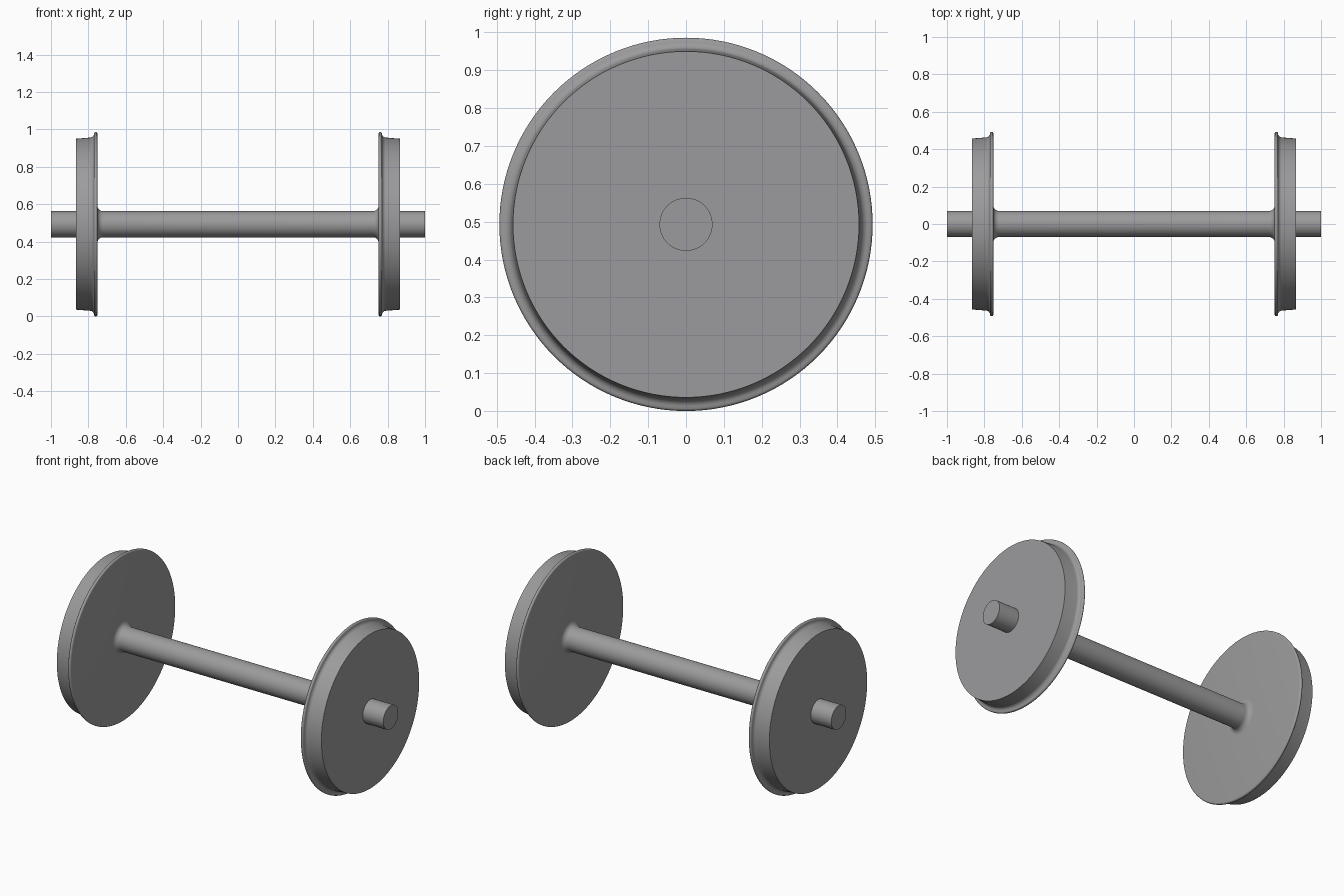
import bpy, bmesh, math
from mathutils import Vector

cube = bpy.data.objects.get("Cube")
if cube:
    bpy.data.objects.remove(cube, do_unlink=True)

AXLE_Z = 0.493      # height of the axle centre line
AXLE_R = 0.07
WHEEL_IN = 0.752    # inner face of a wheel
WHEEL_OUT = 0.866   # outer face of a wheel
FILLET = 0.03
STEPS = 128

steel = bpy.data.materials.new("grey_steel")
steel.use_nodes = True
GREY = (0.33, 0.33, 0.337, 1.0)
steel.diffuse_color = GREY
steel.node_tree.nodes["Principled BSDF"].inputs["Base Color"].default_value = GREY


def lathe(name, profile):
    """Revolve (x, radius) points around the axle line."""
    bm = bmesh.new()
    verts = [bm.verts.new((x, 0, r)) for x, r in profile]
    edges = [bm.edges.new(pair) for pair in zip(verts, verts[1:])]
    bmesh.ops.spin(bm, geom=verts + edges, cent=(0, 0, 0), axis=(1, 0, 0),
                   angle=math.tau, steps=STEPS, use_duplicate=False)
    bmesh.ops.remove_doubles(bm, verts=bm.verts[:], dist=1e-5)
    bmesh.ops.recalc_face_normals(bm, faces=bm.faces[:])
    mesh = bpy.data.meshes.new(name)
    bm.to_mesh(mesh)
    bm.free()
    mesh.materials.append(steel)
    obj = bpy.data.objects.new(name, mesh)
    obj.location = Vector((0, 0, AXLE_Z))
    bpy.context.collection.objects.link(obj)
    bpy.ops.object.select_all(action='DESELECT')
    obj.select_set(True)
    bpy.context.view_layer.objects.active = obj
    bpy.ops.object.shade_smooth_by_angle(angle=math.radians(35))
    return obj


def arc(cx, cr, rad, start, end, n=8):
    """Points on an arc in the (x, radius) plane, angles in degrees."""
    angles = [math.radians(start + (end - start) * i / n) for i in range(n + 1)]
    return [(cx + rad * math.cos(a), cr + rad * math.sin(a)) for a in angles]


# Axle: a shaft that flares into each wheel's inner face
flare = arc(WHEEL_IN - FILLET, AXLE_R + FILLET, FILLET, -90, 0)
half = flare + [(WHEEL_IN + 0.01, AXLE_R + FILLET), (WHEEL_IN + 0.01, AXLE_R),
                (1.0, AXLE_R), (1.0, 0)]
lathe("axle", [(-x, r) for x, r in reversed(half)] + half)

# Wheels: flat disc, rounded flange, concave throat and tapered tread
flange = arc(WHEEL_IN + 0.009, 0.484, 0.009, 180, 20, 10)
throat = arc(WHEEL_IN + 0.039, 0.484, 0.021, 190, 265, 8)
wheel = ([(WHEEL_IN, 0)] + flange + throat
         + [(WHEEL_OUT, 0.457), (WHEEL_OUT, 0)])
for side, sign in (("left", 1), ("right", -1)):
    lathe(side + "_wheel", [(sign * x, r) for x, r in wheel])
